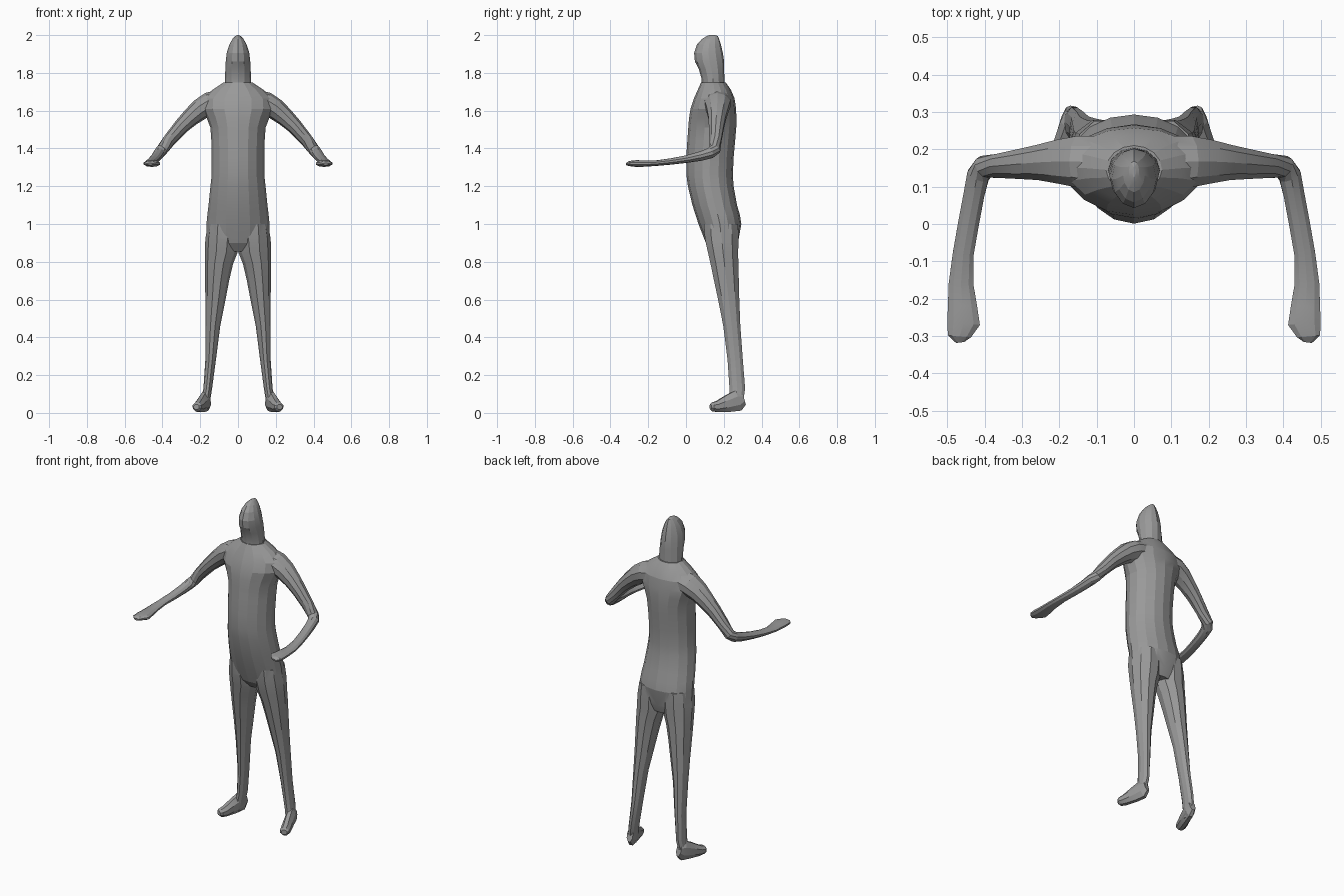
import bpy, bmesh, math
from mathutils import Vector

grey = bpy.data.materials.new("plain grey")
grey.diffuse_color = (0.32, 0.32, 0.32, 1)


def skin(name, rings):
    """Bridge a list of equal rings into a closed solid."""
    bm = bmesh.new()
    loops = [[bm.verts.new(p) for p in ring] for ring in rings]
    n = len(loops[0])
    for a, b in zip(loops, loops[1:]):
        for i in range(n):
            j = (i + 1) % n
            bm.faces.new((a[i], a[j], b[j], b[i]))
    bm.faces.new(loops[0][::-1])
    bm.faces.new(loops[-1])
    bmesh.ops.recalc_face_normals(bm, faces=bm.faces)
    mesh = bpy.data.meshes.new(name)
    bm.to_mesh(mesh)
    bm.free()
    mesh.materials.append(grey)
    obj = bpy.data.objects.new(name, mesh)
    bpy.context.collection.objects.link(obj)
    return obj


def level_ring(z, x0, x1, y0, y1, n, keel=1.0):
    """Horizontal oval; keel above 1 sharpens its front."""
    pts = []
    for i in range(n):
        t = 2 * math.pi * i / n
        s = math.sin(t)
        if s < 0:
            s = -abs(s) ** keel
        pts.append(((x0 + x1) / 2 + (x1 - x0) / 2 * math.cos(t),
                    (y0 + y1) / 2 + (y1 - y0) / 2 * s, z))
    return pts


def tube(name, stations, side, n=8):
    """Limb along (x, y, z, half width, half height) stations, mirrored by side."""
    pts = [Vector(s[:3]) for s in stations]
    rings = []
    for i, s in enumerate(stations):
        d = Vector()
        if i > 0:
            d += (pts[i] - pts[i - 1]).normalized()
        if i < len(pts) - 1:
            d += (pts[i + 1] - pts[i]).normalized()
        u = d.cross(Vector((0, 0, 1))).normalized()
        v = u.cross(d).normalized()
        ring = []
        for k in range(n):
            t = 2 * math.pi * (k + 0.5) / n
            p = pts[i] + u * (s[3] * 1.05 * math.cos(t)) + v * (s[4] * 1.05 * math.sin(t))
            ring.append((p.x * side, p.y, p.z))
        rings.append(ring)
    return skin(name, rings)


# Torso: height, half width, front, back
torso = [(0.855, 0.10, 0.14, 0.26), (0.90, 0.168, 0.105, 0.275), (1.0, 0.167, 0.066, 0.293),
         (1.05, 0.162, 0.05, 0.285), (1.1, 0.156, 0.034, 0.27), (1.2, 0.146, 0.01, 0.252),
         (1.26, 0.139, 0.002, 0.248), (1.35, 0.139, 0.001, 0.252), (1.44, 0.141, 0.007, 0.26),
         (1.51, 0.146, 0.012, 0.266), (1.56, 0.165, 0.016, 0.267), (1.61, 0.19, 0.024, 0.265),
         (1.665, 0.185, 0.042, 0.257), (1.71, 0.135, 0.062, 0.238), (1.75, 0.075, 0.08, 0.21)]
body = skin("body", [level_ring(z, -w, w, f, b, 16, 1.2) for z, w, f, b in torso])

# Head and neck
head = [(1.72, 0.07, 0.085, 0.205), (1.77, 0.069, 0.082, 0.203), (1.82, 0.067, 0.068, 0.202),
        (1.86, 0.065, 0.047, 0.202), (1.905, 0.06, 0.043, 0.195), (1.95, 0.046, 0.058, 0.185),
        (1.98, 0.029, 0.085, 0.175), (1.995, 0.014, 0.11, 0.168), (2.0, 0.004, 0.125, 0.155)]
parts = [skin("head", [level_ring(z, -w, w, f, b, 12, 1.15) for z, w, f, b in head])]

# Legs: height, inner x, outer x, front, back
leg = [(1.0, 0.005, 0.16, 0.09, 0.28), (0.92, -0.006, 0.173, 0.096, 0.283),
       (0.85, 0.002, 0.175, 0.112, 0.28), (0.79, 0.026, 0.175, 0.126, 0.281),
       (0.70, 0.047, 0.174, 0.145, 0.283), (0.60, 0.066, 0.173, 0.167, 0.285),
       (0.46, 0.094, 0.173, 0.195, 0.29), (0.28, 0.117, 0.173, 0.218, 0.303),
       (0.13, 0.137, 0.183, 0.228, 0.315), (0.06, 0.148, 0.195, 0.225, 0.305),
       (0.02, 0.155, 0.19, 0.23, 0.285)]
# Feet and arms: centre, half width, half height
foot = [(0.165, 0.305, 0.075, 0.018, 0.035), (0.17, 0.275, 0.065, 0.027, 0.057),
        (0.186, 0.225, 0.05, 0.027, 0.047), (0.207, 0.165, 0.033, 0.028, 0.03),
        (0.216, 0.14, 0.032, 0.026, 0.024), (0.22, 0.13, 0.032, 0.016, 0.014)]
arm = [(0.09, 0.165, 1.65, 0.07, 0.06), (0.15, 0.167, 1.635, 0.068, 0.06),
       (0.20, 0.167, 1.607, 0.058, 0.054), (0.25, 0.165, 1.565, 0.047, 0.046),
       (0.30, 0.161, 1.517, 0.04, 0.039), (0.36, 0.156, 1.448, 0.032, 0.033),
       (0.40, 0.153, 1.395, 0.03, 0.03), (0.417, 0.13, 1.376, 0.03, 0.028),
       (0.428, 0.08, 1.36, 0.028, 0.024), (0.443, 0.0, 1.343, 0.028, 0.019),
       (0.457, -0.08, 1.331, 0.028, 0.016), (0.463, -0.16, 1.322, 0.033, 0.014),
       (0.459, -0.22, 1.32, 0.039, 0.016), (0.456, -0.265, 1.32, 0.044, 0.017),
       (0.467, -0.30, 1.32, 0.031, 0.013), (0.465, -0.316, 1.317, 0.012, 0.006)]
for side, label in ((1, "left"), (-1, "right")):
    rings = [level_ring(z, a * side, b * side, f, k, 10) for z, a, b, f, k in leg]
    parts.append(skin(label + "_leg", rings))
    parts.append(tube(label + "_foot", foot, side))
    parts.append(tube(label + "_arm", arm, side, 10))

# Fuse every part into one body
for part in parts:
    mod = body.modifiers.new("join " + part.name, 'BOOLEAN')
    mod.operation = 'UNION'
    mod.solver = 'EXACT'
    mod.object = part
bpy.context.view_layer.objects.active = body
body.select_set(True)
for mod in list(body.modifiers):
    bpy.ops.object.modifier_apply(modifier=mod.name)
for part in parts:
    bpy.data.objects.remove(part)
bpy.ops.object.shade_smooth_by_angle(angle=math.radians(15))
